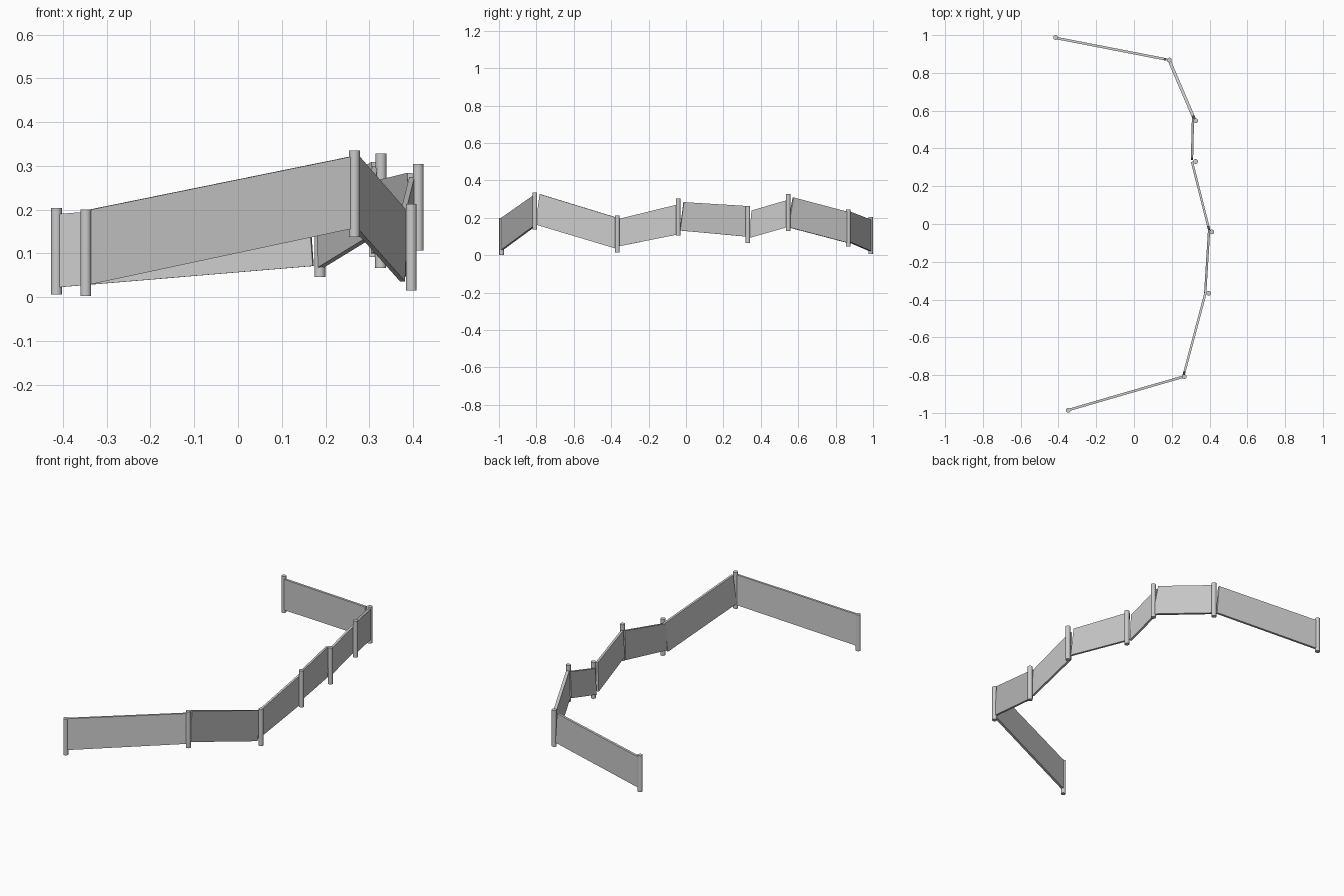
import bpy, bmesh
from mathutils import Vector

POST_R, POST_H = 0.0125, 0.198

# Post positions: x, y, base height
posts = [(-0.348, -0.986, 0.002), (0.266, -0.808, 0.137), (0.396, -0.367, 0.015),
         (0.412, -0.042, 0.106), (0.326, 0.331, 0.066), (0.327, 0.546, 0.130),
         (0.187, 0.868, 0.046), (-0.415, 0.987, 0.006)]

# Panels: start (x, y, bottom, top), end (x, y, bottom, top), lean of start and end edges, thickness
panels = [
    ((-0.348, -0.985, 0.027, 0.198), (0.262, -0.808, 0.157, 0.322), 0.0, 0.0, 0.013),
    ((0.262, -0.803, 0.164, 0.327), (0.376, -0.375, 0.036, 0.196), 0.022, 0.022, 0.012),
    ((0.377, -0.366, 0.046, 0.194), (0.397, -0.040, 0.112, 0.274), 0.006, 0.006, 0.012),
    ((0.398, -0.032, 0.132, 0.284), (0.310, 0.318, 0.100, 0.263), 0.020, 0.012, 0.012),
    ((0.307, 0.338, 0.092, 0.239), (0.312, 0.548, 0.152, 0.300), 0.012, 0.010, 0.012),
    ((0.324, 0.545, 0.150, 0.309), (0.190, 0.858, 0.068, 0.232), 0.030, 0.006, 0.016),
    ((0.172, 0.871, 0.071, 0.233), (-0.414, 0.985, 0.022, 0.190), 0.012, -0.005, 0.013),
]


def add_post(x, y, z, i):
    bpy.ops.mesh.primitive_cylinder_add(vertices=24, radius=POST_R, depth=POST_H,
                                        location=(x, y, z + POST_H / 2))
    bpy.context.object.name = f"fence_post_{i}"
    bpy.ops.object.shade_smooth_by_angle()


def add_panel(a, b, lean_a, lean_b, thick, i):
    along = Vector((b[0] - a[0], b[1] - a[1], 0)).normalized()
    side = Vector((-along.y, along.x, 0)) * thick / 2
    outline = [Vector((a[0], a[1], a[2])), Vector((b[0], b[1], b[2])),
               Vector((b[0], b[1], b[3])) + along * lean_b,
               Vector((a[0], a[1], a[3])) + along * lean_a]
    bm = bmesh.new()
    near = [bm.verts.new(p - side) for p in outline]
    far = [bm.verts.new(p + side) for p in outline]
    bm.faces.new(near)
    bm.faces.new(far[::-1])
    for k in range(4):
        n = (k + 1) % 4
        bm.faces.new((near[k], far[k], far[n], near[n]))
    bmesh.ops.recalc_face_normals(bm, faces=bm.faces)
    mesh = bpy.data.meshes.new(f"fence_panel_{i}")
    bm.to_mesh(mesh)
    bm.free()
    bpy.context.collection.objects.link(bpy.data.objects.new(mesh.name, mesh))


# Round posts
for i, p in enumerate(posts):
    add_post(*p, i + 1)

# Sloping panels between neighbouring posts
for i, p in enumerate(panels):
    add_panel(*p, i + 1)
